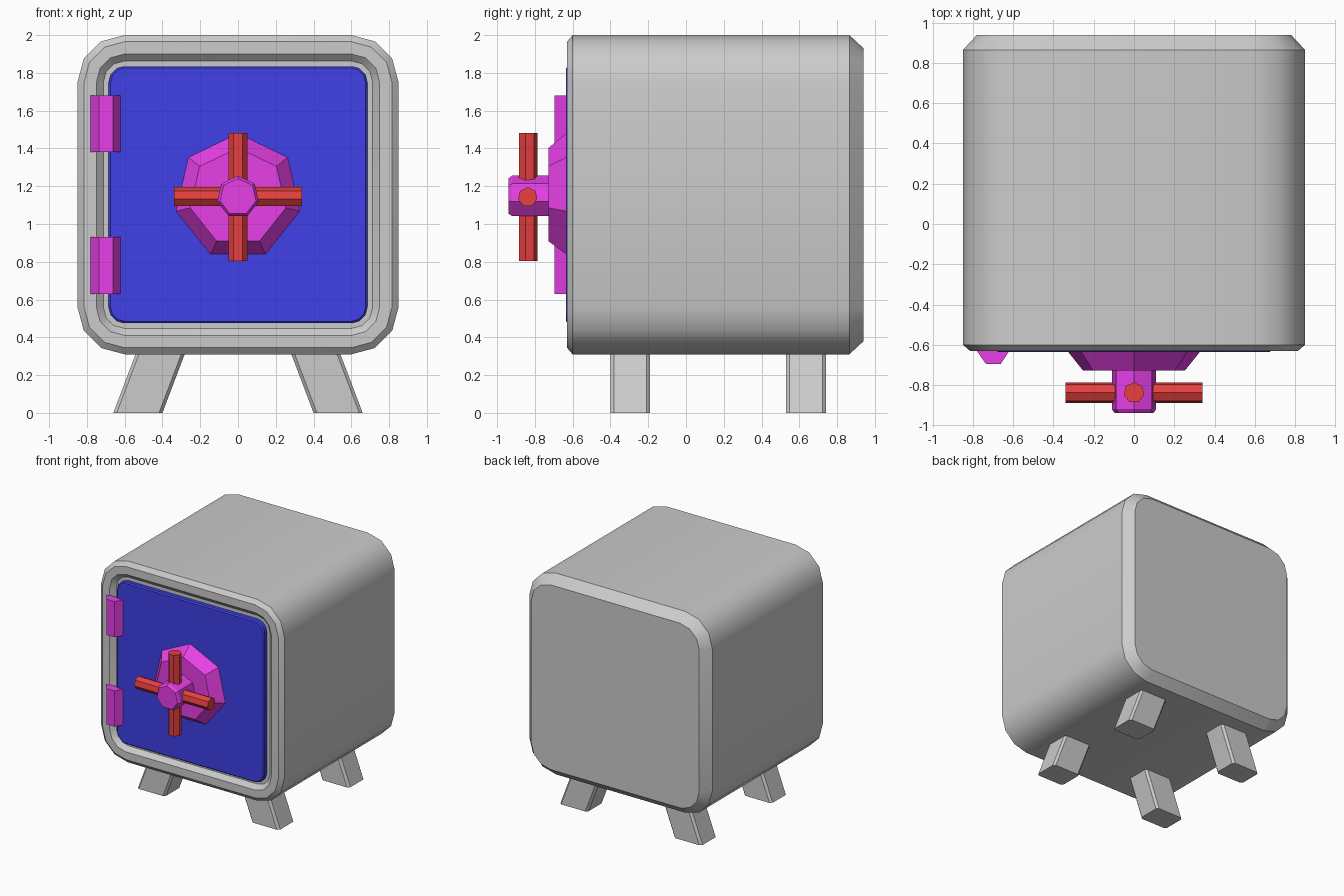
import bpy, bmesh
from math import sin, cos, pi, radians
from mathutils import Vector

if "Cube" in bpy.data.objects:
    bpy.data.objects.remove(bpy.data.objects["Cube"])


def material(name, rgb):
    m = bpy.data.materials.new(name)
    m.diffuse_color = (*rgb, 1)
    m.use_nodes = True
    m.node_tree.nodes["Principled BSDF"].inputs["Base Color"].default_value = m.diffuse_color
    return m


BLUE = material("blue", (0.05, 0.05, 0.8))
MAGENTA = material("magenta", (0.8, 0.05, 0.8))
RED = material("red", (0.8, 0.05, 0.05))


def loft(name, rings, mat=None, smooth=None):
    """Skin a list of equal-length point rings and cap both ends."""
    bm = bmesh.new()
    vs = [[bm.verts.new(p) for p in ring] for ring in rings]
    n = len(vs[0])
    for a, b in zip(vs, vs[1:]):
        for i in range(n):
            j = (i + 1) % n
            bm.faces.new((a[i], a[j], b[j], b[i]))
    bm.faces.new(vs[0])
    bm.faces.new(vs[-1])
    bmesh.ops.recalc_face_normals(bm, faces=bm.faces)
    me = bpy.data.meshes.new(name)
    bm.to_mesh(me)
    bm.free()
    ob = bpy.data.objects.new(name, me)
    bpy.context.collection.objects.link(ob)
    if mat:
        me.materials.append(mat)
    if smooth:
        bpy.ops.object.select_all(action='DESELECT')
        ob.select_set(True)
        bpy.context.view_layer.objects.active = ob
        bpy.ops.object.shade_smooth_by_angle(angle=radians(smooth))
    return ob


def rounded(r, y, cx=0.6, cz=0.595, mid=1.155, seg=3):
    """Rounded rectangle facing -y; all rings share corner centres."""
    pts = []
    for q, (sx, sz) in enumerate(((1, 1), (-1, 1), (-1, -1), (1, -1))):
        for k in range(seg + 1):
            a = pi / 2 * (q + k / seg)
            pts.append((sx * cx + r * cos(a), y, mid + sz * cz + r * sin(a)))
    return pts


def polygon(r, centre, axis, n=7):
    """Regular polygon around a main axis, one corner pointing up."""
    u, v = {'x': ((0, 1, 0), (0, 0, 1)), 'y': ((1, 0, 0), (0, 0, 1)),
            'z': ((1, 0, 0), (0, 1, 0))}[axis]
    u, v, c = Vector(u), Vector(v), Vector(centre)
    return [c + r * (sin(2 * pi * i / n) * u + cos(2 * pi * i / n) * v)
            for i in range(n)]


# Safe body with chamfered rims and a recessed door opening
loft("safe_body", [rounded(r, y) for r, y in (
    (0.18, 0.94), (0.25, 0.865), (0.25, -0.60), (0.215, -0.63),
    (0.15, -0.63), (0.113, -0.595), (0.06, -0.595))], smooth=35)

# Door panel
loft("door", [rounded(r, y) for r, y in (
    (0.085, -0.585), (0.085, -0.625), (0.075, -0.635))], BLUE, smooth=35)

# Hinges
for label, z in (("upper", 1.38), ("lower", 0.63)):
    section = ((-0.78, -0.62), (-0.78, -0.632), (-0.736, -0.695),
               (-0.662, -0.695), (-0.62, -0.632), (-0.62, -0.62))
    loft(label + "_hinge", [[(x, y, h) for x, y in section]
                            for h in (z, z + 0.3)], MAGENTA)

# Handle base and hub
HZ = 1.143
loft("handle_base", [polygon(r, (0, y, HZ), 'y') for r, y in (
    (0.34, -0.63), (0.26, -0.728))], MAGENTA)
loft("handle_hub", [polygon(r, (0, y, HZ), 'y') for r, y in (
    (0.113, -0.72), (0.113, -0.92), (0.098, -0.94))], MAGENTA)

# Crossed handle bars
loft("horizontal_bar", [polygon(0.052, (x, -0.838, HZ), 'x')
                        for x in (-0.34, 0.34)], RED)
loft("vertical_bar", [polygon(0.052, (0, -0.838, HZ + d), 'z')
                      for d in (-0.34, 0.34)], RED)


# Splayed legs with chamfered corners
def leg_ring(side, x, y, z, hx=0.13, hy=0.105, c=0.018):
    pts = ((hx - c, hy), (hx, hy - c), (hx, c - hy), (hx - c, -hy),
           (c - hx, -hy), (-hx, c - hy), (-hx, hy - c), (c - hx, hy))
    return [(side * (x + a), y + b, z) for a, b in pts]


for row, y in (("front", -0.295), ("back", 0.635)):
    for label, side in (("left", -1), ("right", 1)):
        loft(f"{row}_{label}_leg", [leg_ring(side, 0.53, y, 0),
                                    leg_ring(side, 0.405, y, 0.33)])
